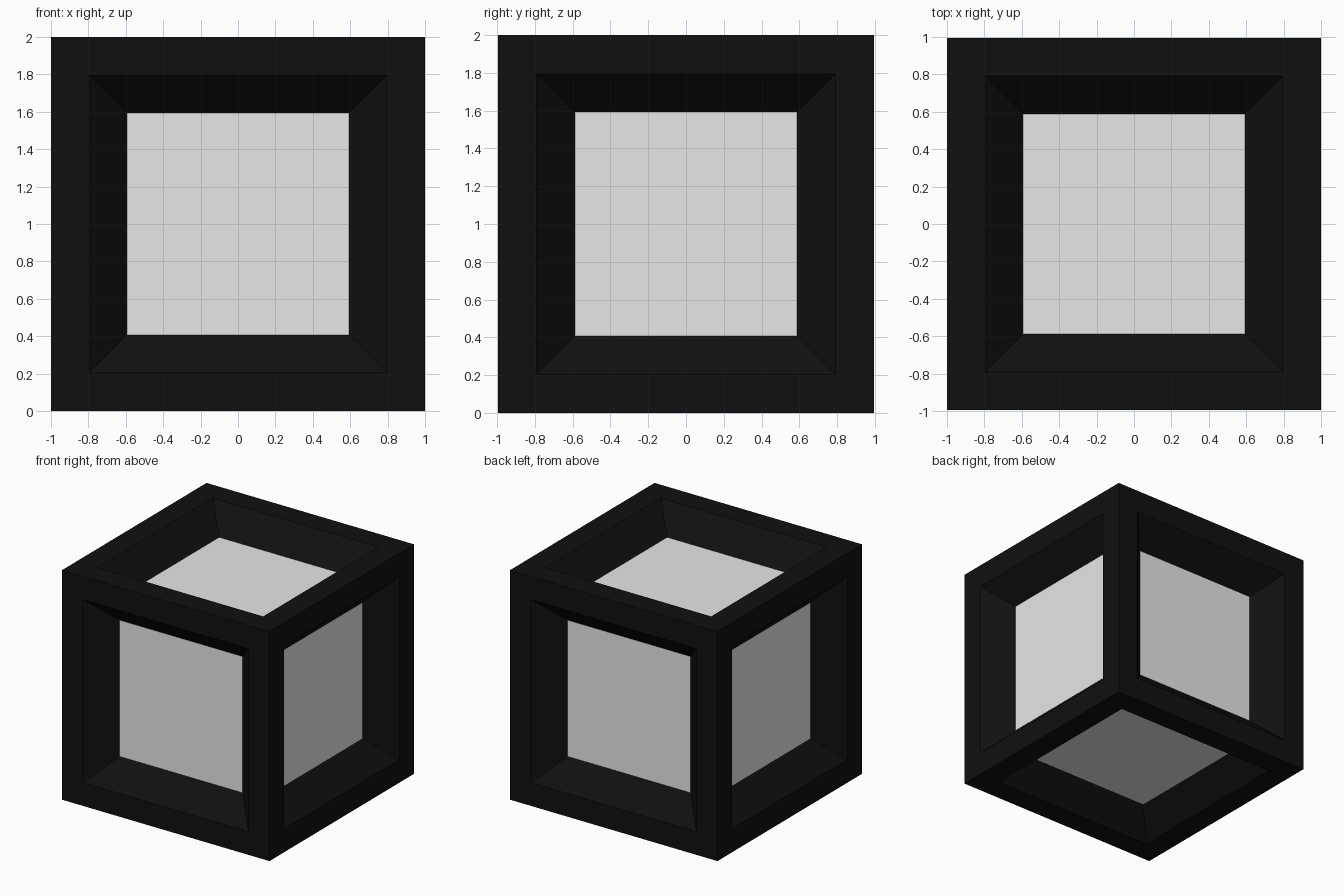
import bpy
import bmesh

cube = bpy.data.objects.get("Cube")
if cube:
    bpy.data.objects.remove(cube, do_unlink=True)

HALF_X, HALF_Y, HALF_Z = 1.0, 0.995, 1.0
RIM = 0.203      # width of the flat border on each side
SLOPE = 0.203    # width of the slanted recess wall
DEPTH = 0.21     # how far each panel is sunk


def make_material(name, value):
    mat = bpy.data.materials.new(name)
    mat.use_nodes = True
    colour = (value, value, value, 1.0)
    mat.diffuse_color = colour
    mat.node_tree.nodes["Principled BSDF"].inputs["Base Color"].default_value = colour
    return mat


def recessed_box():
    """Box whose six sides each have a border, slanted walls and a sunken panel."""
    bm = bmesh.new()
    bmesh.ops.create_cube(bm, size=2.0)
    for v in bm.verts:
        v.co.x *= HALF_X
        v.co.y *= HALF_Y
        v.co.z = v.co.z * HALF_Z + HALF_Z
    bm.normal_update()
    panels = bm.faces[:]
    bmesh.ops.inset_individual(bm, faces=panels, thickness=RIM, use_even_offset=True)
    bmesh.ops.inset_individual(bm, faces=panels, thickness=SLOPE, use_even_offset=True)
    for face in panels:
        shift = face.normal * -DEPTH
        for v in face.verts:
            v.co += shift
    bm.normal_update()
    return bm, panels


def add_part(name, material, keep_panels):
    bm, panels = recessed_box()
    panel_set = set(panels)
    unwanted = [f for f in bm.faces if (f in panel_set) != keep_panels]
    bmesh.ops.delete(bm, geom=unwanted, context="FACES")
    mesh = bpy.data.meshes.new(name)
    bm.to_mesh(mesh)
    bm.free()
    mesh.materials.append(material)
    obj = bpy.data.objects.new(name, mesh)
    bpy.context.collection.objects.link(obj)
    return obj


# Dark frame with slanted recesses, and the six light panels inside them
add_part("frame", make_material("black", 0.0052), False)
add_part("panels", make_material("light_grey", 0.8), True)
